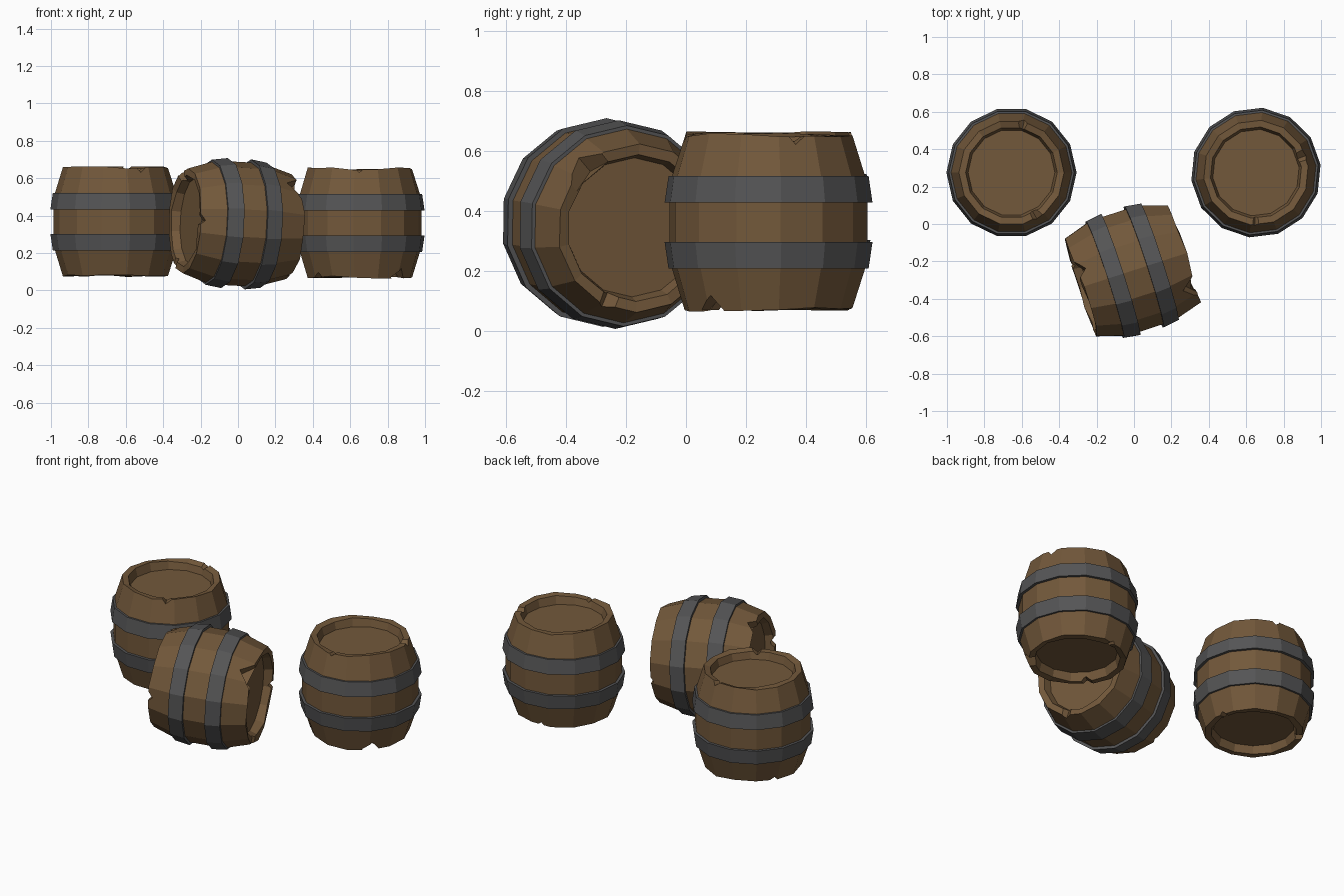
import bpy, bmesh, random
from math import radians, sin, cos, tau
from mathutils import Matrix, Vector

if "Cube" in bpy.data.objects:
    bpy.data.objects.remove(bpy.data.objects["Cube"])

random.seed(4)
SIDES = 14


def material(name, color):
    m = bpy.data.materials.new(name)
    m.diffuse_color = (*color, 1)
    m.use_nodes = True
    m.node_tree.nodes["Principled BSDF"].inputs["Base Color"].default_value = m.diffuse_color
    return m


wood = material("wood", (0.17, 0.098, 0.043))
iron = material("iron", (0.09, 0.09, 0.092))


def add_object(name, bm, matrix, mat=None):
    bmesh.ops.recalc_face_normals(bm, faces=bm.faces)
    mesh = bpy.data.meshes.new(name)
    bm.to_mesh(mesh)
    bm.free()
    ob = bpy.data.objects.new(name, mesh)
    bpy.context.collection.objects.link(ob)
    ob.matrix_world = matrix
    if mat:
        mesh.materials.append(mat)
    return ob


def lathe(profile, closed, wobble_above=None):
    """Revolve (r, z) points; cap both ends, or close the profile into a ring."""
    bm = bmesh.new()
    rings = []
    for r, z in profile:
        ring = []
        for i in range(SIDES):
            a = tau * i / SIDES
            dz = random.uniform(-.007, .007) if wobble_above and abs(z) > wobble_above else 0
            ring.append(bm.verts.new((r * cos(a), r * sin(a), z + dz)))
        rings.append(ring)
    pairs = list(zip(rings, rings[1:]))
    if closed:
        pairs.append((rings[-1], rings[0]))
    else:
        bm.faces.new(rings[0])
        bm.faces.new(rings[-1])
    for a, b in pairs:
        for i in range(SIDES):
            j = (i + 1) % SIDES
            bm.faces.new((a[i], a[j], b[j], b[i]))
    return bm


def barrel(name, matrix, chips):
    # staved body with recessed lids at both ends
    half = [(.232, .24), (.245, .287), (.281, .29), (.323, .155), (.331, .075)]
    profile = half + [(r, -z) for r, z in reversed(half)]
    body = add_object(name + "_body", lathe(profile, False, .28), matrix, wood)

    # chipped rim: wedge cutters at (angle, end, size)
    bm = bmesh.new()
    for angle, end, size in chips:
        m = (Matrix.Rotation(radians(angle), 4, 'Z')
             @ Matrix.Translation((.285, 0, end * .292))
             @ Matrix.Rotation(radians(38), 4, 'X')
             @ Matrix.Diagonal((.1, size, size * .85, 1)))
        bmesh.ops.create_cube(bm, size=1, matrix=m)
    cutter = add_object(name + "_cutter", bm, matrix)
    cutter.hide_render = True
    mod = body.modifiers.new("chips", 'BOOLEAN')
    mod.operation = 'DIFFERENCE'
    mod.solver = 'EXACT'
    mod.object = cutter
    bpy.context.view_layer.objects.active = body
    bpy.ops.object.modifier_apply(modifier=mod.name)
    bpy.data.objects.remove(cutter)

    # two iron hoops
    for end, label in ((1, "upper"), (-1, "lower")):
        ring = [(.31, .066), (.348, .066), (.335, .154), (.31, .154)]
        add_object(f"{name}_{label}_hoop",
                   lathe([(r, z * end) for r, z in ring], True), matrix, iron)


def upright(x, y, z, turn):
    return Matrix.Translation((x, y, z)) @ Matrix.Rotation(radians(turn), 4, 'Z')


barrel("left_barrel", upright(-.655, .275, .368, 0),
       [(77, 1, .035), (-60, 1, .045), (150, -1, .04), (10, -1, .03)])
barrel("right_barrel", upright(.652, .275, .361, 7),
       [(13, 1, .05), (-97, 1, .035), (-50, -1, .075), (-150, -1, .045), (90, -1, .03)])

# barrel lying on its side, turned and slightly tipped
lying = (Matrix.Translation((-.01, -.25, .357))
         @ Matrix.Rotation(radians(18), 4, 'Z')
         @ Matrix.Rotation(radians(93), 4, 'Y'))
barrel("lying_barrel", lying,
       [(222, 1, .12), (-22, 1, .045), (80, 1, .04),
        (160, -1, .07), (-92, -1, .045), (30, -1, .035)])
